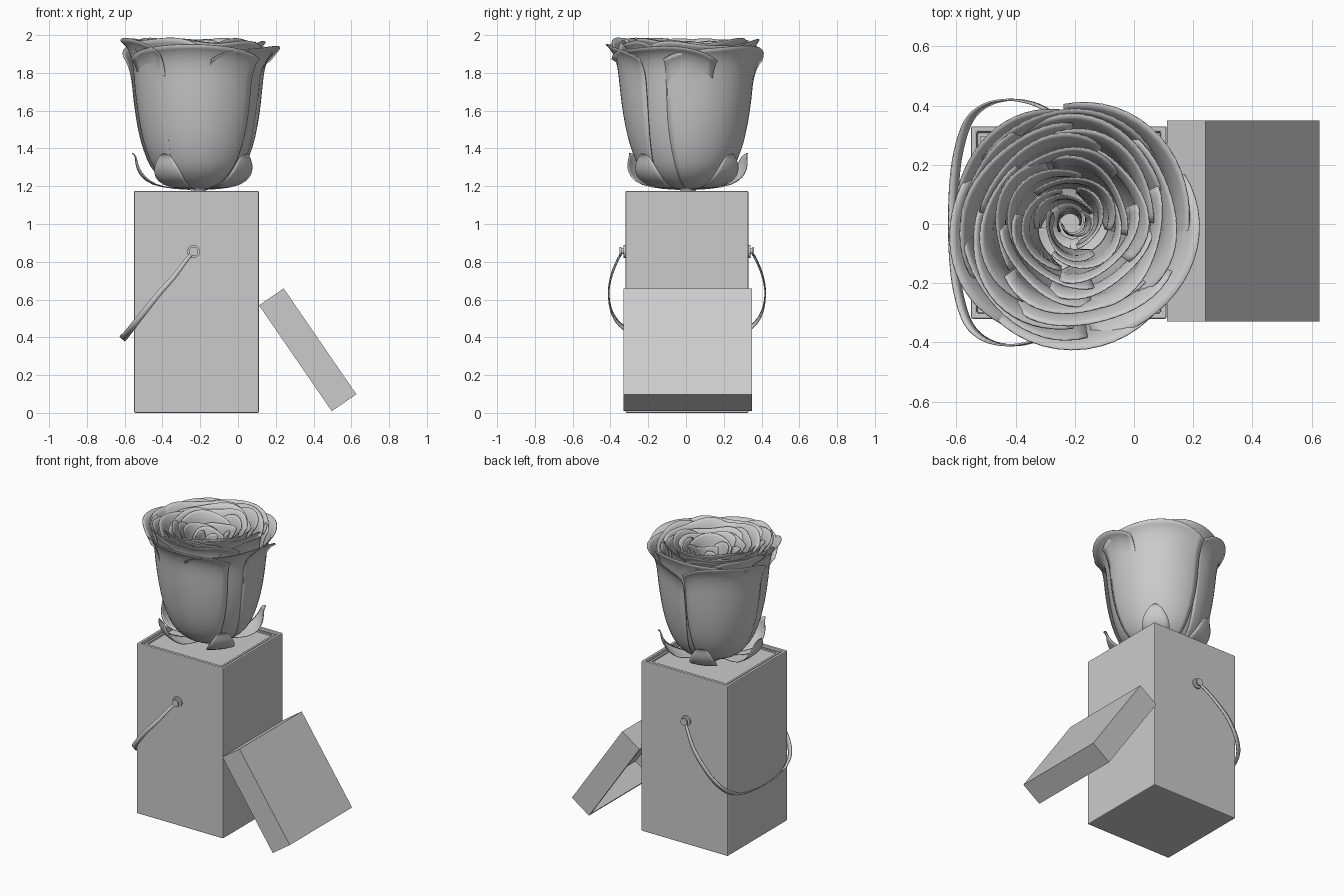
import bpy, bmesh, math, random
from mathutils import Vector, Matrix

random.seed(4)
cube = bpy.data.objects.get("Cube")
if cube:
    bpy.data.objects.remove(cube, do_unlink=True)

grey = bpy.data.materials.new("plain grey")
grey.use_nodes = True
grey.diffuse_color = (0.6, 0.6, 0.6, 1)
grey.node_tree.nodes["Principled BSDF"].inputs["Base Color"].default_value = (0.6, 0.6, 0.6, 1)


def add(name, bm, smooth=None):
    bmesh.ops.recalc_face_normals(bm, faces=bm.faces)
    mesh = bpy.data.meshes.new(name)
    bm.to_mesh(mesh)
    bm.free()
    mesh.materials.append(grey)
    ob = bpy.data.objects.new(name, mesh)
    bpy.context.collection.objects.link(ob)
    if smooth:
        bpy.ops.object.select_all(action='DESELECT')
        ob.select_set(True)
        bpy.context.view_layer.objects.active = ob
        bpy.ops.object.shade_smooth_by_angle(angle=math.radians(smooth))
    return ob


def block(name, size, matrix, open_dir=None, wall=0.015, bevel=0.0):
    """Box; with open_dir it becomes a hollow tray open on that local side."""
    bm = bmesh.new()
    bmesh.ops.create_cube(bm, size=1, matrix=Matrix.Diagonal((*size, 1)))
    if open_dir:
        bm.normal_update()
        bmesh.ops.delete(bm, geom=[f for f in bm.faces if f.normal.dot(Vector(open_dir)) > 0.9],
                         context='FACES')
    ob = add(name, bm)
    ob.matrix_world = matrix
    if open_dir:
        m = ob.modifiers.new("walls", 'SOLIDIFY')
        m.thickness, m.offset, m.use_even_offset = wall, -1, True
    if bevel:
        m = ob.modifiers.new("edges", 'BEVEL')
        m.width, m.segments = bevel, 2
    return ob


def disc(name, radius, depth, matrix):
    bm = bmesh.new()
    bmesh.ops.create_cone(bm, cap_ends=True, segments=24, radius1=radius, radius2=radius,
                          depth=depth, matrix=matrix)
    return add(name, bm, 35)


# Box, its inner sleeve, filling and leaning lid
BX, BY = -0.22, 0.005
block("box", (0.66, 0.65, 1.175), Matrix.Translation((BX, BY, 0.5875)), (0, 0, 1), 0.02, 0.006)
block("inner_sleeve", (0.595, 0.585, 0.08), Matrix.Translation((BX, BY, 1.125)), (0, 0, 1), 0.014)
block("filling", (0.57, 0.56, 1.1), Matrix.Translation((BX, BY, 0.605)))
block("lid", (0.158, 0.68, 0.68),
      Matrix.Translation((0.369, 0.01, 0.334)) @ Matrix.Rotation(-0.602, 4, 'Y'), (-1, 0, 0), 0.015)

# Handle studs on both sides
for side, label in ((-1, "front"), (1, "back")):
    for part, radius, out, depth in (("washer", 0.034, 0.005, 0.012), ("stud", 0.015, 0.013, 0.034),
                                     ("stud_cap", 0.024, 0.026, 0.01)):
        at = Matrix.Translation((-0.235, BY + side * (0.325 + out), 0.855))
        disc(f"{label}_{part}", radius, depth, at @ Matrix.Rotation(math.pi / 2, 4, 'X'))


def spline(pts, n):
    """Points along a smooth curve through pts."""
    pts = [Vector(p) for p in pts]
    pts = [2 * pts[0] - pts[1]] + pts + [2 * pts[-1] - pts[-2]]
    out = []
    for a, b, c, d in zip(pts, pts[1:], pts[2:], pts[3:]):
        for i in range(n):
            t = i / n
            out.append(0.5 * (2 * b + (c - a) * t + (2 * a - 5 * b + 4 * c - d) * t * t
                              + (3 * b - a - 3 * c + d) * t ** 3))
    return out + [pts[-2]]


# Flat strap handle, swung down on one side
half = [(-0.235, 0.345, 0.855), (-0.28, 0.375, 0.80), (-0.34, 0.405, 0.72), (-0.42, 0.418, 0.63),
        (-0.50, 0.40, 0.53), (-0.56, 0.345, 0.455), (-0.595, 0.24, 0.41), (-0.61, 0.12, 0.395),
        (-0.613, 0, 0.39)]
path = spline(half + [(x, -y, z) for x, y, z in half[-2::-1]], 4)
bm = bmesh.new()
across = Vector((0.77, 0, -0.64))
rows = []
for i, p in enumerate(path):
    w = 0.009 + 0.010 * math.sin(math.pi * i / (len(path) - 1))
    c = p + Vector((0, BY, 0))
    rows.append([bm.verts.new(c - across * w), bm.verts.new(c + across * w)])
for a, b in zip(rows, rows[1:]):
    bm.faces.new((a[0], a[1], b[1], b[0]))
handle = add("handle", bm, 60)
handle.modifiers.new("thickness", 'SOLIDIFY').thickness = 0.007

# Rose
CX, CY = -0.21, 0.0
disc("stem", 0.04, 0.14, Matrix.Translation((CX, 0.01, 1.16)))
CUP = [(0.05, 1.185), (0.15, 1.215), (0.235, 1.29), (0.285, 1.40), (0.315, 1.52),
       (0.335, 1.65), (0.348, 1.78), (0.358, 1.88), (0.37, 1.96)]
CUP_LINE = [(v.x, v.y) for v in spline([(r, z, 0) for r, z in CUP], 6)]


def cup(t):
    f = min(max(t, 0), 1) * (len(CUP_LINE) - 1)
    i = min(int(f), len(CUP_LINE) - 2)
    (r0, z0), (r1, z1) = CUP_LINE[i], CUP_LINE[i + 1]
    return r0 + (r1 - r0) * (f - i), z0 + (z1 - z0) * (f - i)


def petal(name, angle, span, scale, top, flare, twist=0.03, start=0.0, tip=0.0, drop=0.10,
          wave=0.008, lean=0.0, nu=18, nv=20):
    """Cupped petal: part of the cup wall with a rounded, outward-rolled upper edge."""
    phase = random.uniform(0, 6.28)
    bm = bmesh.new()
    grid = []
    for j in range(nv + 1):
        v = j / nv
        row = []
        for i in range(nu + 1):
            a = 2 * i / nu - 1
            width = (0.75 + 0.25 * math.sin(math.pi * min(v * 0.75, 0.5))) * (1 - tip * v ** 1.5)
            reach = 1 - drop * abs(a) ** 4 + 0.02 * tip * (1 - abs(a))
            r, z = cup(start + (1 - start) * v * reach)
            z = 1.185 + (z - 1.185) * (top - 1.185) / 0.775
            roll = max(0, (v - 0.75) / 0.25)
            r = r * scale * (1 + twist * a) + lean * v * v + flare * roll ** 2
            r += wave * math.sin(3 * a + phase) * v * v
            z += wave * math.sin(4 * a + phase) * v ** 3 - 0.45 * flare * roll ** 3
            th = math.radians(angle + a * span * width)
            row.append(bm.verts.new((CX + r * math.cos(th), CY + r * math.sin(th), z)))
        grid.append(row)
    for p, q in zip(grid, grid[1:]):
        for i in range(nu):
            bm.faces.new((p[i], p[i + 1], q[i + 1], q[i]))
    ob = add(name, bm, 80)
    ob.modifiers.new("thickness", 'SOLIDIFY').thickness = 0.004


# Outer petals: angle, half span, scale, top, flare
outer = [(-97, 60, 1.0, 1.965, 0.045), (38, 56, 1.0, 1.955, 0.04), (138, 44, 1.0, 1.965, 0.035),
         (198, 42, 0.985, 2.0, 0.05), (-28, 52, 0.96, 1.965, 0.065), (92, 52, 0.95, 1.985, 0.03),
         (228, 50, 0.95, 1.995, 0.03), (165, 46, 0.93, 1.995, 0.03)]
for k, (ang, span, sc, top, flare) in enumerate(outer):
    petal(f"outer_petal_{k + 1}", ang, span, sc, top, flare, twist=0.02)

# Inner whorls: count, scale, top, half span, flare, twist, lowest part of the cup wall used
whorls = [(5, 0.86, 1.985, 50, 0.035, 0.05, 0.2), (5, 0.74, 1.98, 52, 0.03, 0.06, 0.3),
          (5, 0.62, 1.97, 52, 0.025, 0.08, 0.35), (4, 0.50, 1.955, 60, 0.02, 0.10, 0.4),
          (3, 0.38, 1.935, 75, 0.015, 0.14, 0.4), (3, 0.25, 1.90, 80, 0.01, 0.2, 0.4),
          (2, 0.12, 1.86, 110, 0.0, 0.25, 0.4)]
for w, (count, sc, top, span, flare, twist, start) in enumerate(whorls):
    for k in range(count):
        petal(f"inner_petal_{w + 1}_{k + 1}", 360 * k / count + 47 * w + random.uniform(-8, 8), span,
              sc, top + random.uniform(-0.015, 0.01), flare, twist, start, wave=0.012)

# Sepals under the flower
for k, ang in enumerate((45, 112, 183, 238, 318)):
    petal(f"sepal_{k + 1}", ang, 24, 1.03, 1.385, 0.02, 0, 0, tip=0.97, drop=0, wave=0.0,
          lean=-0.05, nu=6, nv=12)
